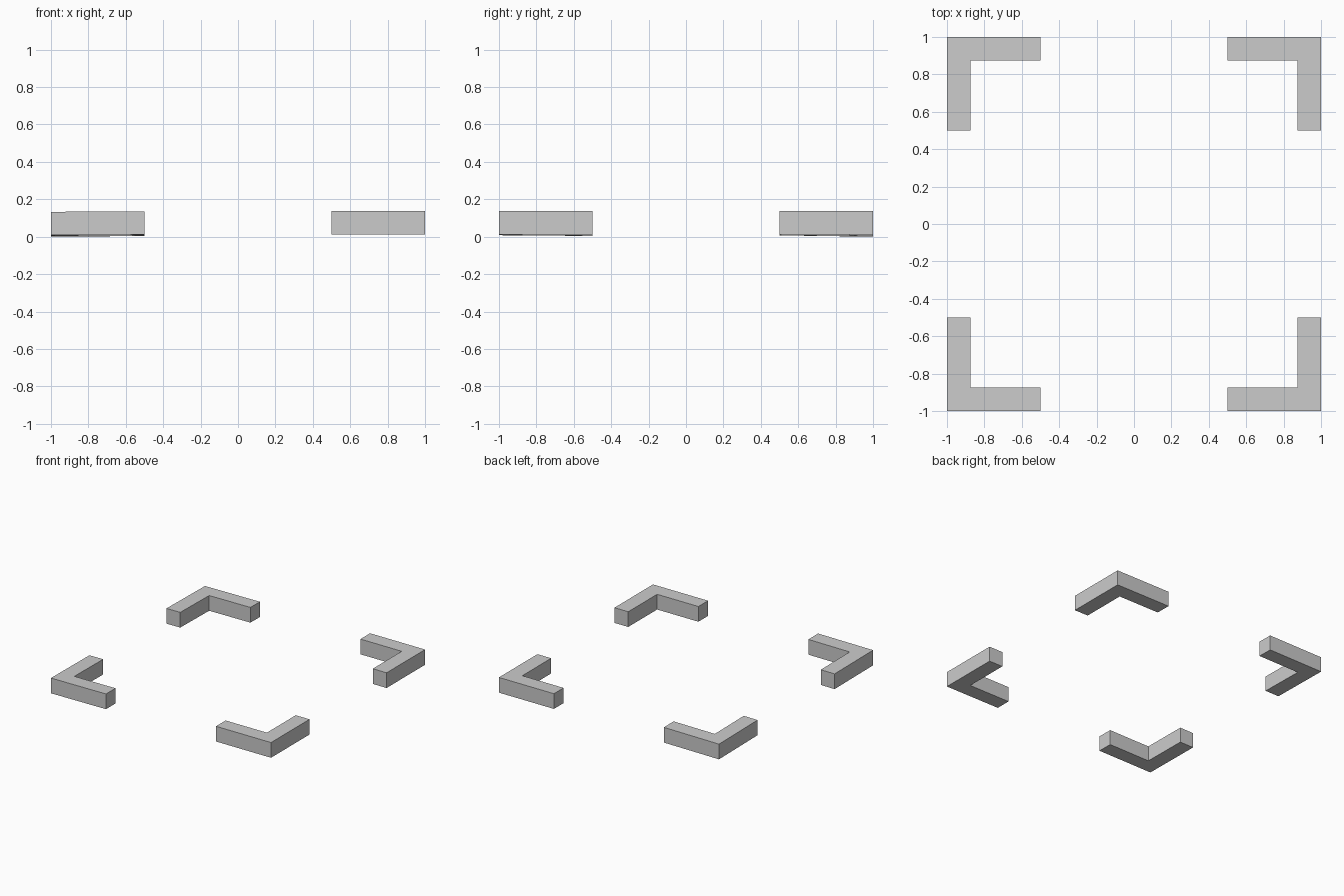
import bpy, bmesh

if "Cube" in bpy.data.objects:
    bpy.data.objects.remove(bpy.data.objects["Cube"])

ARM, T = 0.5, 0.125   # arm length and square bar thickness

# L-shaped profile measured inward from the outer corner
PROFILE = [(0, 0), (ARM, 0), (ARM, T), (T, T), (T, ARM), (0, ARM)]


def corner_bracket(name, sx, sy, base, slope_x=0.0, slope_y=0.0):
    """Extruded L at corner (sx, sy); slopes give a slight resting tilt."""
    bm = bmesh.new()
    verts = [bm.verts.new((sx * (1 - u), sy * (1 - v),
                           base + slope_x * u + slope_y * v))
             for u, v in PROFILE]
    face = bm.faces.new(verts)
    ext = bmesh.ops.extrude_face_region(bm, geom=[face], use_keep_orig=True)
    top = [g for g in ext["geom"] if isinstance(g, bmesh.types.BMVert)]
    bmesh.ops.translate(bm, verts=top, vec=(0, 0, T))
    bmesh.ops.recalc_face_normals(bm, faces=bm.faces)
    mesh = bpy.data.meshes.new(name)
    bm.to_mesh(mesh)
    bm.free()
    obj = bpy.data.objects.new(name, mesh)
    bpy.context.collection.objects.link(obj)
    return obj


# Right-hand pair sits level
corner_bracket("front_right_bracket", 1, -1, 0.013)
corner_bracket("back_right_bracket", 1, 1, 0.013)

# Left-hand pair sits marginally lower with a faint tilt
corner_bracket("front_left_bracket", -1, -1, 0.008, 0.006, -0.008)
corner_bracket("back_left_bracket", -1, 1, 0.0, 0.008, 0.014)
